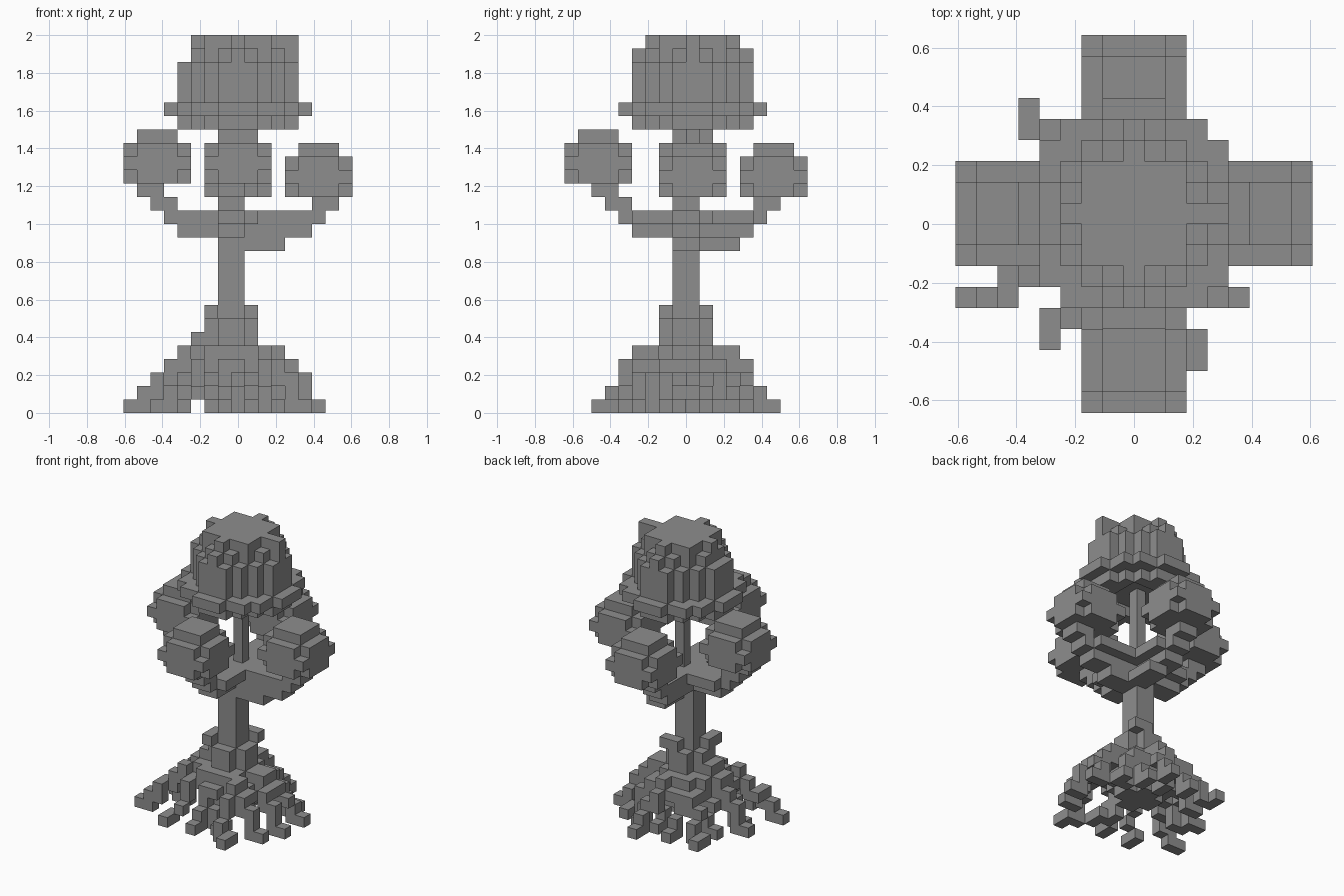
import bpy, bmesh
from mathutils import Vector

cube = bpy.data.objects.get("Cube")
if cube:
    bpy.data.objects.remove(cube, do_unlink=True)

V = 2 / 28  # block size
GREY = (0.27, 0.27, 0.27, 1)
mat = bpy.data.materials.new("stone_grey")
mat.use_nodes = True
mat.diffuse_color = GREY
mat.node_tree.nodes["Principled BSDF"].inputs["Base Color"].default_value = GREY


def box(i, j, k):
    """Blocks in inclusive index ranges."""
    return {(a, b, c) for a in range(i[0], i[1] + 1)
            for b in range(j[0], j[1] + 1) for c in range(k[0], k[1] + 1)}


def disc(r2, k, cx=0, cy=0):
    """Round layer of blocks with squared radius r2."""
    return {(a, b, k) for a in range(-9, 10) for b in range(-9, 10)
            if (a - cx) ** 2 + (b - cy) ** 2 <= r2}


def build(name, cells):
    """Turn a set of blocks into a mesh with only its outer faces."""
    bm = bmesh.new()
    for cell in cells:
        centre = Vector(cell) + Vector((0, 0.5, 0.5))
        for axis in range(3):
            for sign in (-1, 1):
                n = Vector((0, 0, 0))
                n[axis] = sign
                if tuple(int(c + d) for c, d in zip(cell, n)) in cells:
                    continue
                u = Vector((0, 0, 0))
                u[(axis + 1) % 3] = 0.5
                w = n.cross(u)
                mid = centre + n / 2
                bm.faces.new([bm.verts.new((mid + p) * V)
                              for p in (-u - w, u - w, u + w, w - u)])
    bmesh.ops.remove_doubles(bm, verts=bm.verts[:], dist=V / 100)
    bmesh.ops.dissolve_limit(bm, angle_limit=0.01, verts=bm.verts[:], edges=bm.edges[:])
    mesh = bpy.data.meshes.new(name)
    bm.to_mesh(mesh)
    bm.free()
    mesh.materials.append(mat)
    obj = bpy.data.objects.new(name, mesh)
    bpy.context.collection.objects.link(obj)


# Crown: a drum with a brim, a recessed underside and a ragged top
crown = (disc(17, 21) - disc(8, 21)) | disc(26, 22)
for k in (23, 24, 25):
    crown |= disc(17, k)
crown |= disc(10, 26) | disc(9, 27) | box((4, 4), (0, 0), (26, 27))
crown |= box((0, 0), (-4, 4), (26, 26))
build("crown", crown)

# Trunk: thick below the limbs, a thin pole above, knots near the base
trunk = box((-1, 0), (-1, 0), (3, 14)) | box((0, 0), (0, 0), (15, 21))
trunk |= box((-1, 0), (-2, 1), (5, 6)) | box((-2, 1), (-1, 0), (5, 6))
trunk |= box((0, 1), (1, 1), (7, 7)) | box((-2, -2), (-2, -1), (7, 7))
trunk |= box((-1, 3), (-1, 0), (12, 12)) | box((0, 1), (-1, 3), (12, 12))
build("trunk", trunk)


def foliage(cx, cy, cz):
    """Rounded clump with a flat underside."""
    return {(a, b, c) for a, b, c in
            box((cx - 2, cx + 2), (cy - 2, cy + 2), (cz - 1, cz + 2))
            if (a - cx) ** 2 + (b - cy) ** 2 + 1.25 * (c - cz) ** 2 <= 8}


def branch(dx, dy, high):
    """Stepped limb reaching out and up under a clump."""
    if high:
        steps = [(1, 4, 13), (1, 5, 14), (5, 6, 15), (6, 7, 16)]
    else:
        steps = [(1, 4 + dx, 13), (1, 5 + dx, 14), (5 + dx, 6 + dx, 15)]
    cells = set()
    for start, end, k in steps:
        for t in range(start, end + 1):
            wide = k == 14 and t < end
            for s in range(-1, 2 if wide else 1):
                cells.add((dx * t + dy * dy * s, dy * t + dx * dx * s, k))
    return cells


for side, dx, dy, ball in (("right", -1, 0, (-6, 0, 18)), ("left", 1, 0, (6, 0, 17)),
                           ("front", 0, -1, (0, -7, 18)), ("back", 0, 1, (0, 6, 17))):
    build(side + "_foliage", foliage(*ball))
    build(side + "_branch", branch(dx, dy, ball[2] == 18))

# Root mound
mound = disc(10, 4, -1, -0.5) | disc(13, 3, -0.5, -0.5) | disc(8, 2, -0.5, -0.5)
mound |= disc(4, 1, -0.5, -0.5) | box((-3, -3), (-1, 0), (5, 5))
build("root_mound", mound)


def root(start, tip, slope):
    """Staircase of short columns falling from the mound to the ground."""
    cells = set()
    (sx, sy), (tx, ty) = start, tip
    count = round(max(abs(tx - sx), abs(ty - sy)))
    outer = round(tx)
    for n in range(count + 1):
        a = round(tx + (sx - tx) * n / count)
        b = round(ty + (sy - ty) * n / count)
        top = min(4, int(n * slope))
        for col in {a, outer}:  # bridge diagonal steps
            low = max(1 if col == -3 else 0, top - 1)
            high = max(low, top - (col != a))
            cells |= box((col, col), (b, b), (low, high))
        outer = a
    return cells


roots = root((-2, -1.8), (-8, -4.45), 1)
for start, tip in (((-1, 1), (-5, 5)), ((-2, -3), (-4, -6)), ((1, -3), (3, -7)),
                   ((1, -3), (5, -4)), ((2, 0), (6, 1)), ((1, 1), (4, 3)),
                   ((0, 2), (1, 6)), ((-2, 2), (-2, 5)), ((-3, 0), (-7, 0)),
                   ((-1, -3), (-1, -6)), ((2, -1), (6, -2)), ((0, -3), (1, -5)),
                   ((1, 2), (2, 4)), ((-3, 1), (-5, 2)), ((-3, -1), (-6, -1)),
                   ((0, -2), (0, -4)), ((-1, 2), (0, 4))):
    roots |= root(start, tip, 1.5)
build("roots", roots)
